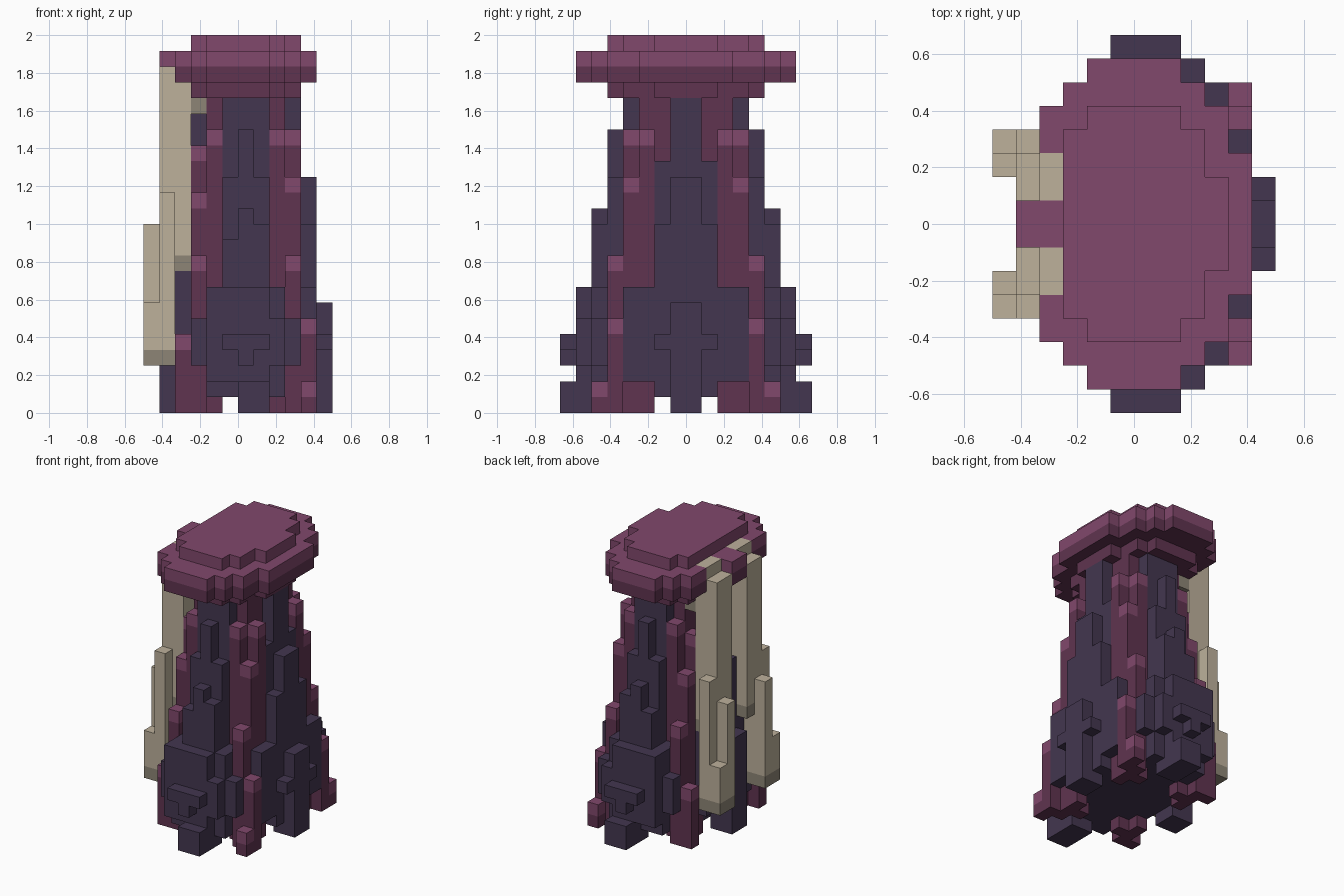
import bpy
import bmesh
from mathutils import Vector

UNIT = 1 / 12          # edge of one cube cell
cells = {}             # cell -> (part name, colour name)

default_cube = bpy.data.objects.get("Cube")
if default_cube:
    bpy.data.objects.remove(default_cube, do_unlink=True)


def make_material(name, colour):
    mat = bpy.data.materials.new(name)
    mat.use_nodes = True
    mat.diffuse_color = (*colour, 1)
    mat.node_tree.nodes["Principled BSDF"].inputs["Base Color"].default_value = (*colour, 1)
    return mat


palette = {
    "mauve": make_material("mauve", (.22, .065, .15)),
    "plum": make_material("plum", (.115, .034, .08)),
    "dark_violet": make_material("dark_violet", (.056, .037, .08)),
    "beige": make_material("beige", (.51, .44, .33)),
    "taupe": make_material("taupe", (.27, .235, .18)),
}


def fill(part, colour, xs, ys, zs):
    """Fill a block of cells and its mirror image across the y = 0 plane."""
    for x in range(*xs):
        for y in range(*ys):
            for z in range(*zs):
                cells[x, y, z] = (part, colour)
                cells[x, -1 - y, z] = (part, colour)


def bark(xs, ys, zs):
    fill("trunk", "dark_violet", xs, ys, zs)


def pillar(x, y, top, bottom=0):
    """Plum column with a mauve cell at its tip."""
    fill("corner_pillars", "plum", (x, x + 1), (y, y + 1), (bottom, top))
    fill("corner_pillars", "mauve", (x, x + 1), (y, y + 1), (top - 1, top))


def strip(xs, ys, zs, shade=1):
    """Hanging beige strip with a darker lower end."""
    fill("hanging_strips", "beige", xs, ys, zs)
    fill("hanging_strips", "taupe", xs, ys, (zs[0], zs[0] + shade))


def slab(colour, zs, outline):
    """Rounded slab from rows of (half depth, left, right)."""
    for half, left, right in outline:
        fill("cap", colour, (left, right), (0, half), zs)


# Core of the trunk
fill("corner_pillars", "plum", (-2, 3), (0, 3), (1, 20))
bark((-2, 3), (0, 5), (1, 8))
bark((-3, 4), (0, 4), (1, 8))
bark((-1, 2), (0, 4), (1, 20))

# Stepped front and back walls
bark((0, 1), (4, 5), (1, 18))
bark((-1, 2), (4, 5), (1, 15))
for x, top in ((-1, 11), (0, 13), (1, 12)):
    bark((x, x + 1), (5, 6), (1, top))
bark((-2, 3), (5, 6), (1, 8))
bark((-2, 2), (6, 7), (2, 8))
bark((-1, 2), (7, 8), (4, 5))
bark((0, 1), (7, 8), (3, 4))
bark((0, 2), (5, 8), (0, 2))

# Stepped left side wall
bark((3, 4), (0, 1), (1, 20))
bark((3, 4), (0, 2), (1, 16))
bark((4, 5), (0, 1), (1, 15))
bark((4, 5), (0, 2), (1, 12))
bark((4, 5), (0, 4), (2, 8))
bark((5, 6), (0, 1), (0, 7))
bark((5, 6), (0, 2), (4, 5))
bark((4, 5), (0, 1), (0, 2))

# Right side wall and its foot
bark((-3, -2), (0, 1), (1, 20))
bark((-4, -3), (0, 1), (0, 14))
bark((-5, -4), (0, 1), (0, 8))
bark((-4, -3), (0, 3), (2, 9))

# Small ledges beside the pillars
bark((3, 4), (5, 6), (3, 6))
bark((2, 3), (6, 7), (3, 6))
bark((-3, -2), (5, 6), (3, 6))

# Corner pillars
for x, y, top in ((2, 3, 18), (3, 2, 18), (3, 3, 15), (3, 4, 10), (4, 4, 6), (4, 5, 2)):
    pillar(x, y, top)
for x, y, top in ((-2, 3, 18), (-3, 2, 17), (-3, 3, 14), (-3, 4, 10), (-4, 4, 5)):
    pillar(x, y, top)

# Cap
crown = ((2, -3, 4), (4, -3, 3), (5, -2, 2))
brim = ((1, -5, 5), (3, -4, 5), (5, -4, 4), (6, -3, 3), (7, -2, 2))
slab("plum", (20, 21), crown)
slab("plum", (21, 22), brim)
slab("mauve", (22, 23), brim)
slab("mauve", (23, 24), crown)

# Hanging strips
strip((-3, -2), (1, 3), (19, 20))
strip((-4, -3), (1, 3), (9, 23))
strip((-5, -4), (1, 2), (9, 22))
strip((-5, -4), (2, 3), (3, 22))
strip((-5, -4), (3, 4), (3, 14))
strip((-6, -5), (2, 3), (3, 12))
strip((-6, -5), (3, 4), (3, 7))

# Turn the exposed cell sides of each part into a mesh
AXES = [Vector(v) for v in ((1, 0, 0), (0, 1, 0), (0, 0, 1))]


def build_part(part):
    mesh = bpy.data.meshes.new(part)
    colours = sorted({c for p, c in cells.values() if p == part})
    for colour in colours:
        mesh.materials.append(palette[colour])
    bm = bmesh.new()
    for cell, (owner, colour) in cells.items():
        if owner != part:
            continue
        centre = Vector(cell) + Vector((.5, .5, .5))
        for i, axis in enumerate(AXES):
            u, v = AXES[i - 2] / 2, AXES[i - 1] / 2
            for sign in (-1, 1):
                if tuple(int(c + sign * a) for c, a in zip(cell, axis)) in cells:
                    continue
                mid = centre + axis * sign / 2
                ring = [mid - u - v, mid + u - v, mid + u + v, mid - u + v][::sign]
                face = bm.faces.new([bm.verts.new(p * UNIT) for p in ring])
                face.material_index = colours.index(colour)
    bmesh.ops.remove_doubles(bm, verts=bm.verts, dist=.001)
    bmesh.ops.dissolve_limit(bm, angle_limit=.01, verts=bm.verts, edges=bm.edges,
                             delimit={'MATERIAL'})
    bm.to_mesh(mesh)
    bm.free()
    bpy.context.collection.objects.link(bpy.data.objects.new(part, mesh))


for name in ("trunk", "corner_pillars", "cap", "hanging_strips"):
    build_part(name)
